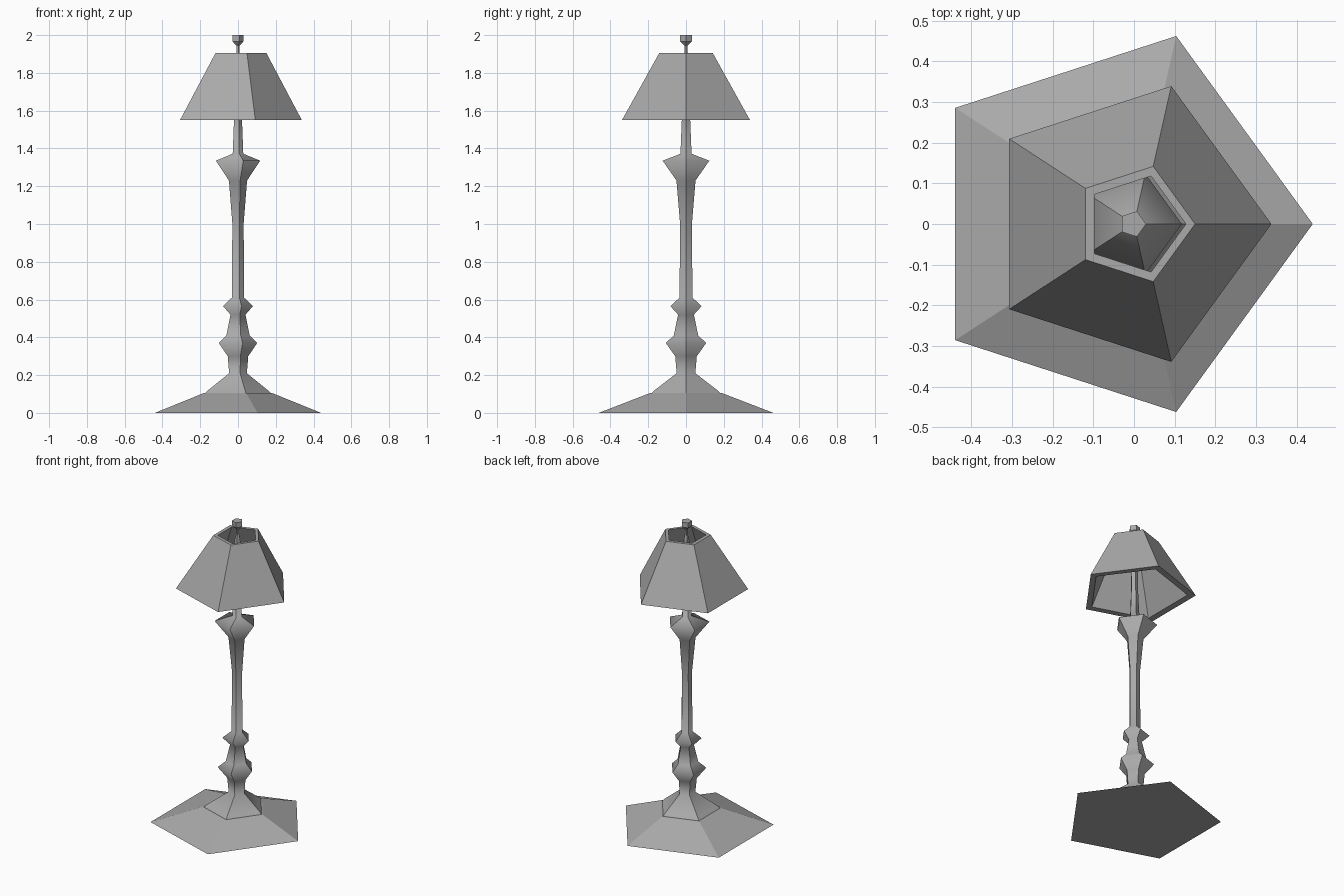
import bpy, bmesh
from math import cos, sin, tau

SIDES = 5
old = bpy.data.objects.get("Cube")
if old:
    bpy.data.objects.remove(old)

grey = bpy.data.materials.new("grey")
grey.use_nodes = True
grey.diffuse_color = (0.4, 0.4, 0.4, 1)
grey.node_tree.nodes["Principled BSDF"].inputs["Base Color"].default_value = (0.4, 0.4, 0.4, 1)


def turned(name, profile, shift=0.0, closed=False, smooth=False):
    """Five-sided part from (radius, height) rings, each centred on its width."""
    bm = bmesh.new()
    rings = []
    for r, z in profile:
        offset = shift - r * (1 + cos(tau * 2 / SIDES)) / 2
        rings.append([bm.verts.new((offset + r * cos(tau * i / SIDES),
                                    r * sin(tau * i / SIDES), z)) for i in range(SIDES)])
    pairs = list(zip(rings, rings[1:]))
    if closed:
        pairs.append((rings[-1], rings[0]))
    else:
        bm.faces.new(rings[0][::-1])
        bm.faces.new(rings[-1])
    corner_edges = []
    for low, high in pairs:
        for i in range(SIDES):
            j = (i + 1) % SIDES
            bm.faces.new((low[i], low[j], high[j], high[i]))
            corner_edges.append(bm.edges.get((low[i], high[i])))
    bmesh.ops.recalc_face_normals(bm, faces=bm.faces)
    # Corners stay crisp while the turned profile is shaded smoothly
    if smooth:
        for f in bm.faces:
            f.smooth = len(f.verts) == 4
        for e in corner_edges:
            e.smooth = False
    mesh = bpy.data.meshes.new(name)
    bm.to_mesh(mesh)
    bm.free()
    mesh.materials.append(grey)
    ob = bpy.data.objects.new(name, mesh)
    bpy.context.collection.objects.link(ob)
    return ob


# Broad sloping foot
turned("base", [(0.486, 0), (0.2, 0.105)])

# Turned column, running up inside the shade
turned("column", [
    (0.196, 0.1), (0.172, 0.122), (0.052, 0.21), (0.06, 0.3), (0.1125, 0.37),
    (0.068, 0.41), (0.044, 0.52), (0.087, 0.565), (0.036, 0.61), (0.033, 1.0),
    (0.053, 1.23), (0.13, 1.335), (0.031, 1.372), (0.023, 1.56), (0.018, 1.88),
    (0.009, 1.91)], smooth=True)

# Finial on a thin stem
turned("finial", [(0.009, 1.9), (0.009, 1.945), (0.033, 1.967), (0.033, 2.0)])

# Hollow shade, open at top and bottom
turned("shade", [(0.3565, 1.55), (0.149, 1.905), (0.124, 1.905), (0.31, 1.55)],
       shift=0.0155, closed=True)
